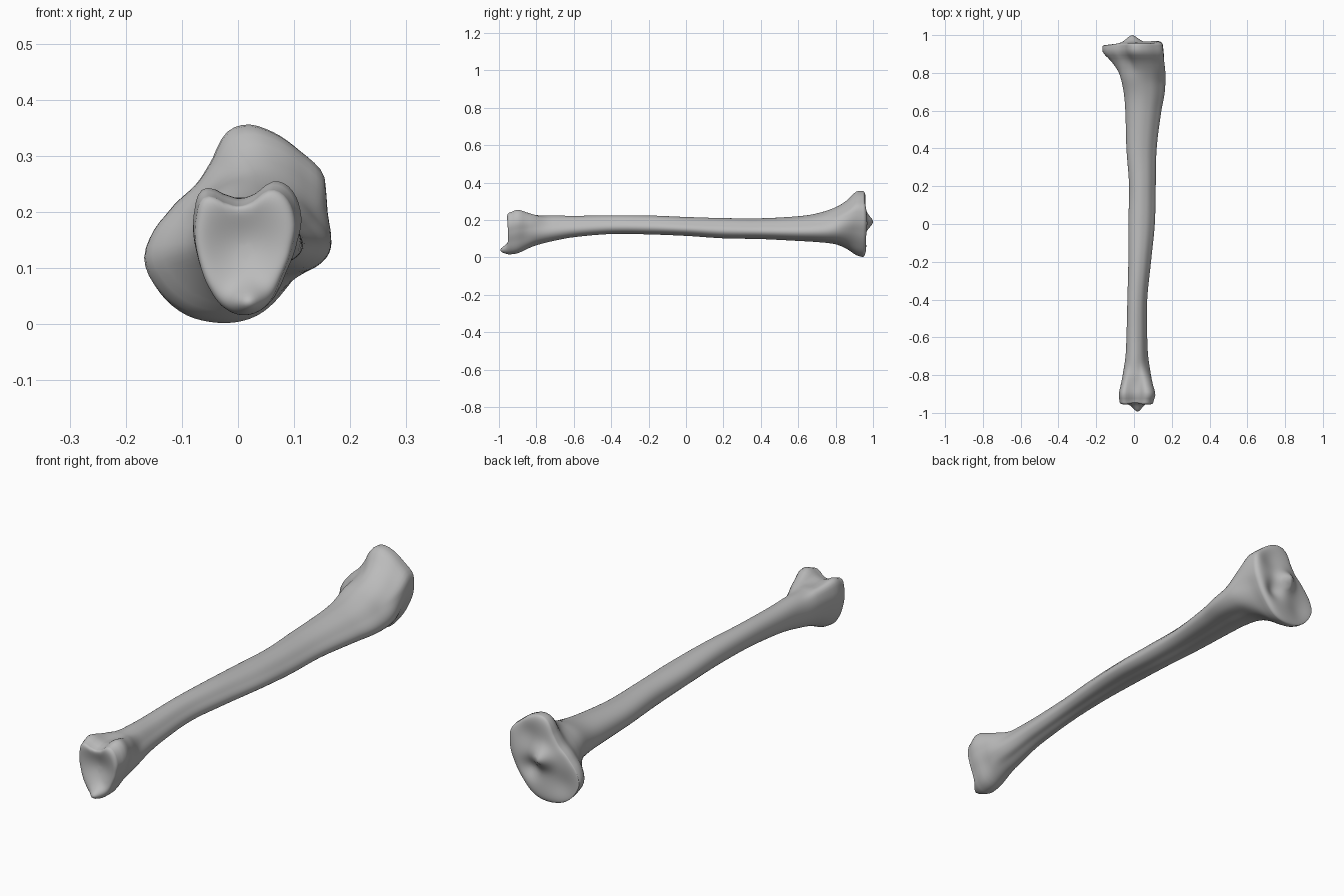
import bpy
import bmesh
import math

SIDES = 72
SHAFT_RINGS = 110
CAP_RINGS = 18

cube = bpy.data.objects.get("Cube")
if cube:
    bpy.data.objects.remove(cube)


def smooth_curve(keys, values):
    """Return a smooth function passing through the given points."""
    last = len(keys) - 1
    slopes = []
    for i in range(last + 1):
        a, b = max(i - 1, 0), min(i + 1, last)
        slopes.append((values[b] - values[a]) / (keys[b] - keys[a]))

    def evaluate(k):
        i = 0
        while i < last - 1 and k > keys[i + 1]:
            i += 1
        step = keys[i + 1] - keys[i]
        t = (k - keys[i]) / step
        rise = values[i + 1] - values[i]
        ease = t * t * (3 - 2 * t)
        bend = t * (1 - t) * ((1 - t) * slopes[i] - t * slopes[i + 1])
        return values[i] + rise * ease + bend * step

    return evaluate


def fit(points, x0, x1, z0, z1):
    """Scale an outline so that it fills the given box."""
    xs, zs = zip(*points)
    left, low = min(xs), min(zs)
    sx, sz = (x1 - x0) / (max(xs) - left), (z1 - z0) / (max(zs) - low)
    return [(x0 + (x - left) * sx, z0 + (z - low) * sz) for x, z in points]


def outline(points):
    """Resample an outline at even angles around its centre."""
    polar = sorted((math.atan2(z, x), math.hypot(x, z)) for x, z in fit(points, -1, 1, -1, 1))
    turn = math.tau
    wrapped = ([(a - turn, r) for a, r in polar[-3:]] + polar
               + [(a + turn, r) for a, r in polar[:3]])
    radius = smooth_curve(*zip(*wrapped))
    angles = [turn * i / SIDES - math.pi for i in range(SIDES)]
    return [(radius(a) * math.cos(a), radius(a) * math.sin(a)) for a in angles]


def ease_between(start, end, value):
    t = min(max((value - start) / (end - start), 0), 1)
    return t * t * (3 - 2 * t)


def bump(x, z, cx, cz, size):
    return math.exp(-((x - cx) ** 2 + (z - cz) ** 2) / size ** 2)


# Cross-sections: ankle end, triangular shaft, knee end
ankle = outline([(-.08, .2), (-.07, .235), (-.05, .243), (-.03, .232), (0, .223), (.03, .232),
                 (.065, .255), (.095, .24), (.113, .19), (.105, .14), (.085, .085),
                 (.05, .025), (.01, .012), (-.03, .03), (-.055, .065), (-.075, .12)])
shaft = outline([(1, -.35), (.75, .35), (.3, .85), (-.2, 1), (-.75, .75),
                 (-1, .1), (-.8, -.6), (-.3, -1), (.3, -.9), (.75, -.75)])
knee = outline([(.155, .24), (.15, .18), (.13, .13), (.09, .065), (.03, .01), (-.05, 0),
                (-.1, .015), (-.145, .055), (-.17, .11), (-.155, .16), (-.125, .2),
                (-.08, .245), (-.05, .29), (-.02, .345), (.015, .358), (.06, .345),
                (.11, .31), (.15, .27)])

# Stations along the bone: y, then left, right, bottom and top limits
stations = [
    (-.94, -.077, .103, .016, .24),
    (-.9, -.08, .113, .022, .255),
    (-.85, -.07, .1, .045, .24),
    (-.8, -.06, .09, .065, .226),
    (-.7, -.045, .075, .09, .224),
    (-.6, -.04, .07, .108, .222),
    (-.4, -.035, .07, .125, .225),
    (-.2, -.03, .09, .123, .224),
    (0, -.03, .11, .115, .216),
    (.2, -.026, .115, .102, .21),
    (.4, -.04, .12, .098, .209),
    (.6, -.046, .145, .088, .22),
    (.7, -.055, .163, .082, .235),
    (.8, -.08, .166, .07, .268),
    (.86, -.12, .16, .045, .305),
    (.91, -.165, .157, .012, .352),
    (.945, -.165, .153, .002, .355),
]
columns = list(zip(*stations))
limits = [smooth_curve(columns[0], column) for column in columns[1:]]


def section(y):
    """Blend the three cross-sections and fit them to the limits at y."""
    to_ankle = ease_between(-.72, -.9, y)
    to_knee = ease_between(.74, .92, y)
    to_shaft = 1 - to_ankle - to_knee
    mixed = [tuple(to_ankle * a + to_shaft * s + to_knee * k for a, s, k in zip(*trio))
             for trio in zip(ankle, shaft, knee)]
    return fit(mixed, *(limit(y) for limit in limits))


def ankle_face(x, z):
    """Hollow joint surface with a pointed process below."""
    return (-.963 + .03 * bump(x, z, .01, .14, .07)
            - .04 * bump(x, z, .02, .035, .03))


def knee_face(x, z):
    """Two shallow dished plateaus with a raised middle."""
    return (.963 + .08 * x + .038 * bump(x, z, -.01, .19, .04)
            - .014 * bump(x, z, .07, .27, .06) - .012 * bump(x, z, -.09, .09, .06)
            - .02 * bump(x, z, .05, .13, .04))


def cap_rings(y, face):
    """Rings closing one end, rounded at the rim."""
    rim = section(y)
    cx = sum(x for x, z in rim) / SIDES
    cz = sum(z for x, z in rim) / SIDES
    rings = []
    for i in range(1, CAP_RINGS):
        size = math.cos(math.pi / 2 * i / CAP_RINGS)
        rise = math.sqrt(1 - size ** 8)
        ring = []
        for px, pz in rim:
            x, z = cx + (px - cx) * size, cz + (pz - cz) * size
            ring.append((x, y + (face(x, z) - y) * rise, z))
        rings.append(ring)
    return rings


# Bone surface lofted from end to end
first, last = columns[0][0], columns[0][-1]
rings = cap_rings(first, ankle_face)[::-1]
for i in range(SHAFT_RINGS + 1):
    y = first + (last - first) * i / SHAFT_RINGS
    rings.append([(x, y, z) for x, z in section(y)])
rings += cap_rings(last, knee_face)

bm = bmesh.new()
loops = [[bm.verts.new(point) for point in ring] for ring in rings]
for low, high in zip(loops, loops[1:]):
    for i in range(SIDES):
        j = (i + 1) % SIDES
        bm.faces.new((low[i], low[j], high[j], high[i]))
bm.faces.new(loops[0])
bm.faces.new(loops[-1])
bmesh.ops.smooth_vert(bm, verts=loops[0] + loops[-1], factor=.5,
                      use_axis_x=True, use_axis_y=True, use_axis_z=True)
bmesh.ops.recalc_face_normals(bm, faces=bm.faces)
mesh = bpy.data.meshes.new("shin_bone")
bm.to_mesh(mesh)
bm.free()

# Plain grey finish
grey = bpy.data.materials.new("bone_grey")
grey.use_nodes = True
colour = (.5, .5, .5, 1)
grey.diffuse_color = colour
grey.node_tree.nodes["Principled BSDF"].inputs["Base Color"].default_value = colour
mesh.materials.append(grey)

bone = bpy.data.objects.new("shin_bone", mesh)
bpy.context.collection.objects.link(bone)
bpy.context.view_layer.objects.active = bone
bone.select_set(True)
bpy.ops.object.shade_smooth_by_angle(angle=math.radians(50))
